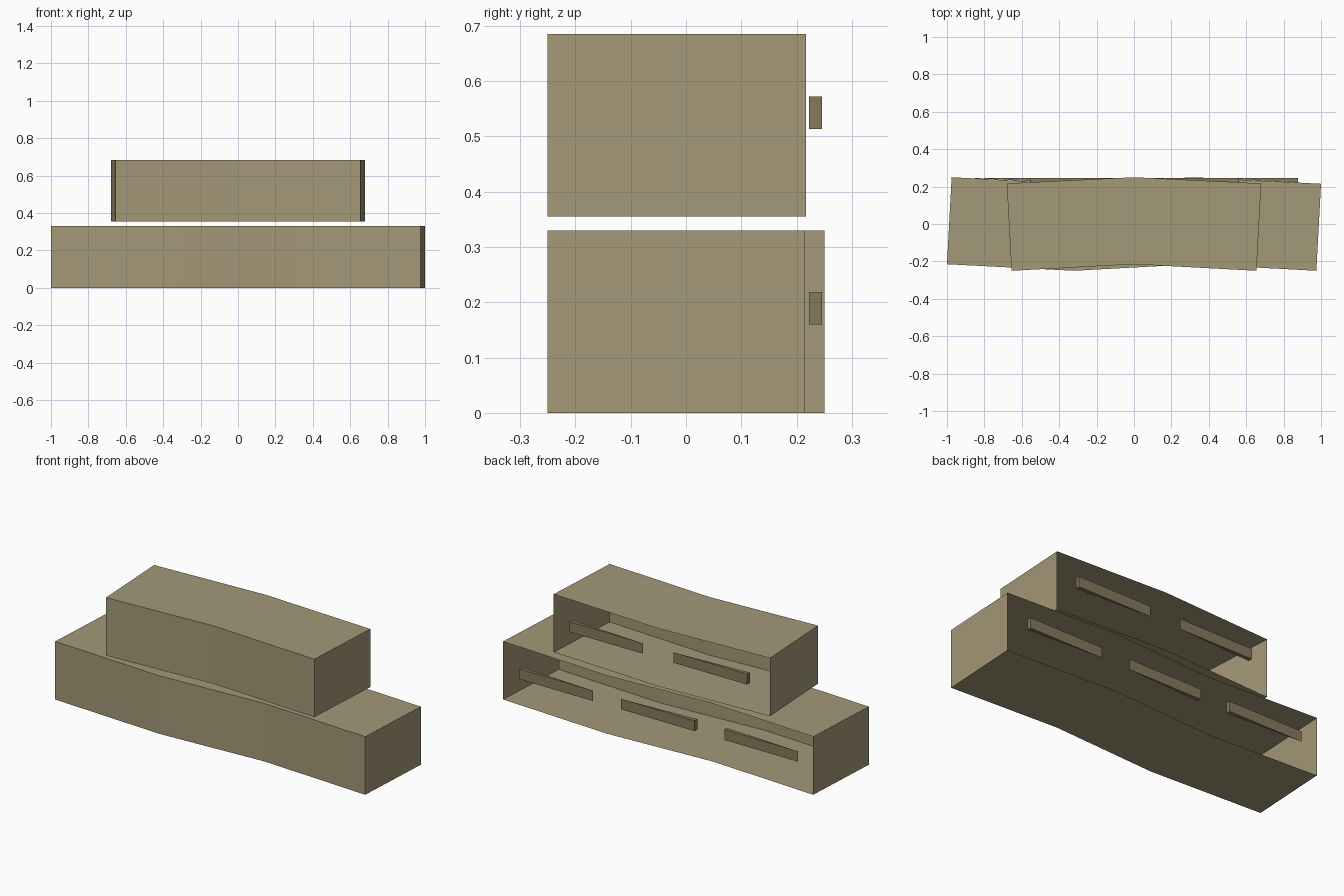
import bpy, bmesh

if "Cube" in bpy.data.objects:
    bpy.data.objects.remove(bpy.data.objects["Cube"])

def material(name, rgb):
    m = bpy.data.materials.new(name)
    m.diffuse_color = (*rgb, 1.0)
    m.use_nodes = True
    m.node_tree.nodes["Principled BSDF"].inputs["Base Color"].default_value = m.diffuse_color
    return m

TAN = material("tan", (0.371, 0.319, 0.188))
BROWN = material("dark_tan", (0.235, 0.195, 0.107))

def finish(name, bm, mat):
    me = bpy.data.meshes.new(name)
    bm.to_mesh(me)
    bm.free()
    me.materials.append(mat)
    ob = bpy.data.objects.new(name, me)
    bpy.context.collection.objects.link(ob)
    return ob

def shell(name, front, back, z0, z1):
    """Zigzag row of bays: floor, roof, front and ends; open at the back."""
    bm = bmesh.new()
    f0, f1, b0, b1 = [[bm.verts.new((x, y, z)) for x, y in pts]
                      for pts, z in ((front, z0), (front, z1), (back, z0), (back, z1))]
    for i in range(len(front) - 1):
        j = i + 1
        bm.faces.new((f0[i], f0[j], f1[j], f1[i]))      # front wall
        bm.faces.new((f1[i], f1[j], b1[j], b1[i]))      # roof
        bm.faces.new((f0[i], b0[i], b0[j], f0[j]))      # floor
    bm.faces.new((f0[0], f1[0], b1[0], b0[0]))          # left end
    bm.faces.new((f0[-1], b0[-1], b1[-1], f1[-1]))      # right end
    finish(name, bm, TAN)

def wedge_bar(name, cx, z0, z1, thick_side, half=0.232):
    """Bar with a straight outer face and an inner face slanted with its bay."""
    outer, inner = 0.246, 0.222
    thin_x, thick_x = cx - thick_side * half, cx + thick_side * half
    tri = [(thin_x, outer), (thick_x, outer), (thick_x, inner)]
    bm = bmesh.new()
    lo = [bm.verts.new((x, y, z0)) for x, y in tri]
    hi = [bm.verts.new((x, y, z1)) for x, y in tri]
    bm.faces.new(lo)
    bm.faces.new(hi)
    for i in range(3):
        j = (i + 1) % 3
        bm.faces.new((lo[i], lo[j], hi[j], hi[i]))
    bmesh.ops.recalc_face_normals(bm, faces=bm.faces)
    finish(name, bm, BROWN)

# Lower row: three bays
front = [(-1.0, -0.215), (-0.32, -0.25), (0.32, -0.215), (0.975, -0.25)]
shell("lower_row", front, [(-x, -y) for x, y in reversed(front)], 0.0, 0.33)

# Upper row: two bays
shell("upper_row",
      [(-0.655, -0.25), (0, -0.215), (0.655, -0.25)],
      [(-0.68, 0.217), (0, 0.25), (0.68, 0.217)], 0.355, 0.685)

# Bars across the open back, one per bay
for i, (cx, side) in enumerate(((-0.645, 1), (0.005, -1), (0.645, 1))):
    wedge_bar(f"lower_bar_{i + 1}", cx, 0.16, 0.219, side)
for i, (cx, side) in enumerate(((-0.325, -1), (0.33, 1))):
    wedge_bar(f"upper_bar_{i + 1}", cx, 0.513, 0.572, side)
